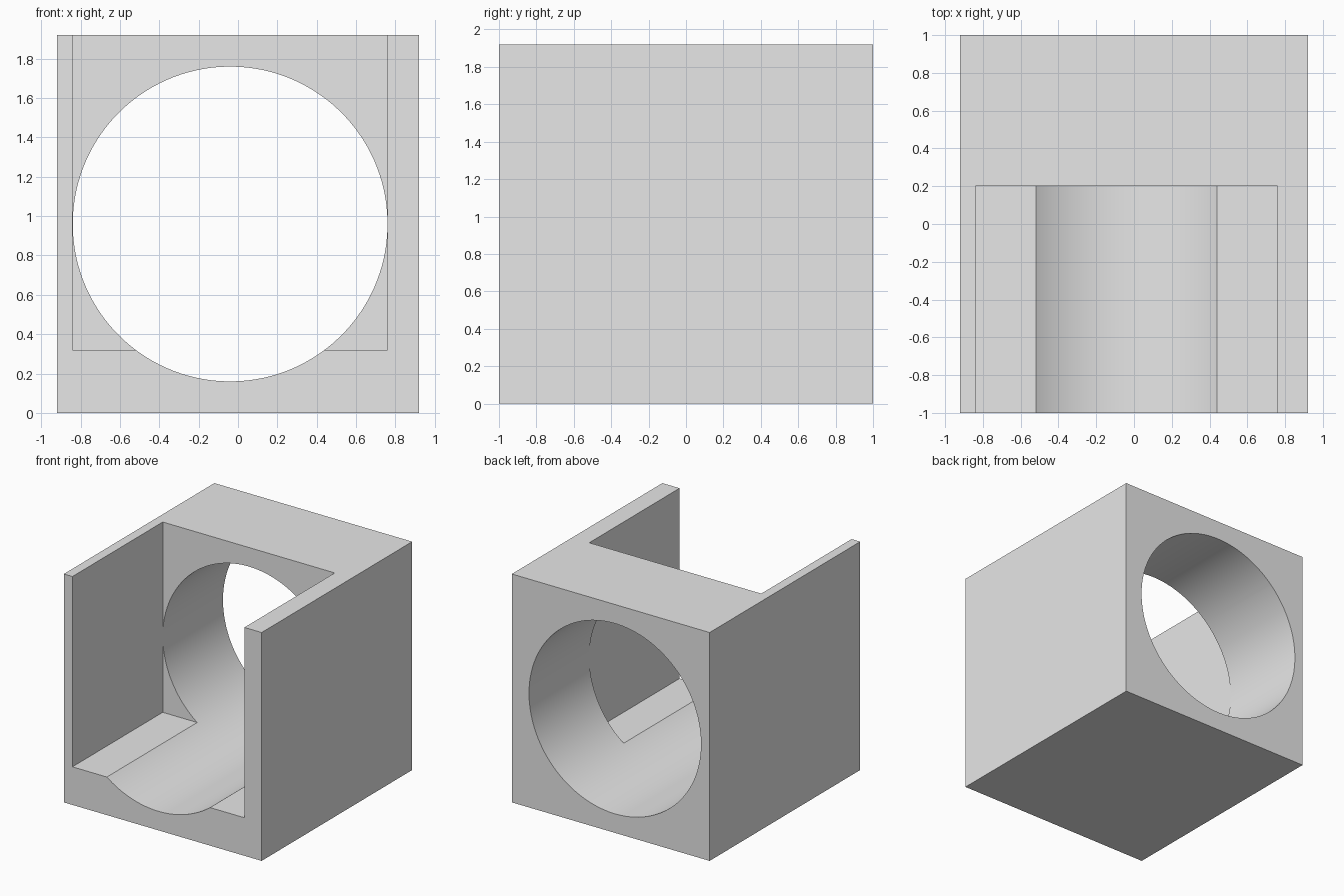
import bpy
import math

default = bpy.data.objects.get("Cube")
if default:
    bpy.data.objects.remove(default, do_unlink=True)

# Single plain grey
grey = bpy.data.materials.new("light grey")
grey.use_nodes = True
colour = (0.8, 0.8, 0.8, 1)
grey.diffuse_color = colour
grey.node_tree.nodes["Principled BSDF"].inputs["Base Color"].default_value = colour


def box(name, low, high):
    """Box between two opposite corners, with its scale applied."""
    bpy.ops.mesh.primitive_cube_add(size=1, location=[(a + b) / 2 for a, b in zip(low, high)])
    obj = bpy.context.object
    obj.name = name
    obj.scale = [b - a for a, b in zip(low, high)]
    bpy.ops.object.transform_apply(location=True, rotation=True, scale=True)
    obj.data.materials.append(grey)
    return obj


def cut(target, cutter):
    """Subtract the cutter and remove it afterwards."""
    cutter.hide_render = True
    mod = target.modifiers.new("cut", "BOOLEAN")
    mod.operation = "DIFFERENCE"
    mod.solver = "EXACT"
    mod.object = cutter
    bpy.context.view_layer.objects.active = target
    bpy.ops.object.modifier_apply(modifier=mod.name)
    bpy.data.objects.remove(cutter, do_unlink=True)


# Block
block = box("bored_block", (-0.92, -1, 0), (0.92, 1, 1.92))

# Slot, open at the front and top
cut(block, box("slot_cutter", (-0.84, -1.2, 0.32), (0.76, 0.2, 2.2)))

# Round bore from front to back; flats at the sides keep it inside the slot width
segments = 128
bpy.ops.mesh.primitive_cylinder_add(vertices=segments, radius=0.8, depth=3,
                                    location=(-0.04, 0, 0.96),
                                    rotation=(math.pi / 2, math.pi / segments, 0))
bore = bpy.context.object
bore.name = "bore_cutter"
bpy.ops.object.transform_apply(location=True, rotation=True, scale=True)
bore.data.materials.append(grey)
cut(block, bore)

# Smooth bore, sharp edges
bpy.ops.object.select_all(action="DESELECT")
block.select_set(True)
bpy.context.view_layer.objects.active = block
bpy.ops.object.shade_smooth_by_angle(angle=math.radians(30))
